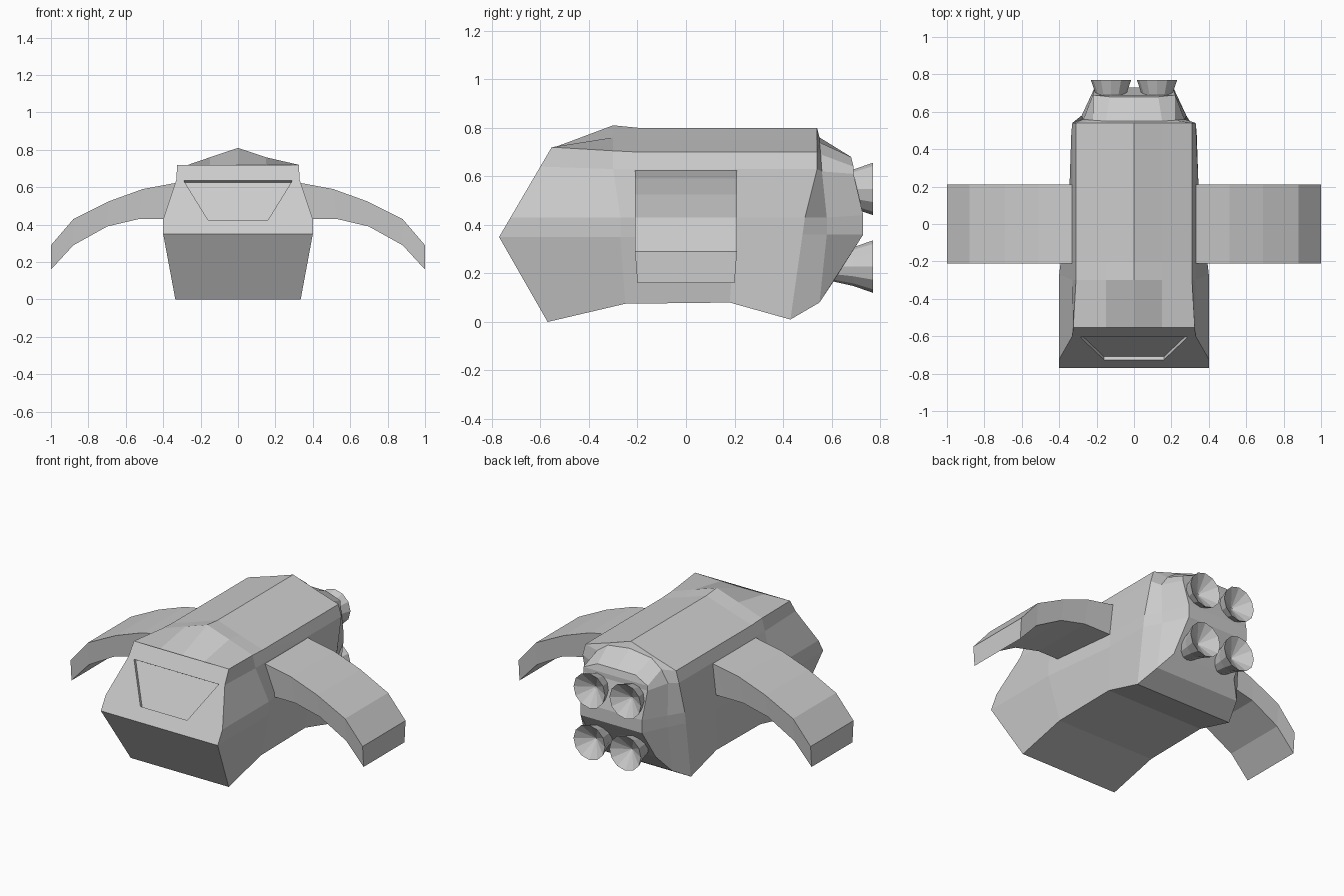
import bpy, bmesh, math
from mathutils import Vector

cube = bpy.data.objects.get("Cube")
if cube:
    bpy.data.objects.remove(cube, do_unlink=True)

grey = bpy.data.materials.new("hull_grey")
grey.use_nodes = True
grey.diffuse_color = (0.6, 0.6, 0.6, 1)
grey.node_tree.nodes["Principled BSDF"].inputs["Base Color"].default_value = (0.6, 0.6, 0.6, 1)


def finish(name, bm):
    """Turn a bmesh into a flat shaded grey object."""
    bmesh.ops.recalc_face_normals(bm, faces=bm.faces[:])
    mesh = bpy.data.meshes.new(name)
    bm.to_mesh(mesh)
    bm.free()
    mesh.materials.append(grey)
    ob = bpy.data.objects.new(name, mesh)
    bpy.context.collection.objects.link(ob)
    return ob


def loft(bm, rings):
    """Join closed rings of vertices with quads."""
    n = len(rings[0])
    for a, b in zip(rings, rings[1:]):
        for i in range(n):
            j = (i + 1) % n
            bm.faces.new((a[i], a[j], b[j], b[i]))


def slope(z):
    """Depth of the sloping nose face at a height."""
    return -0.77 + 0.586 * (z - 0.35)


# Hull: half sections from bottom corner to roof ridge, nose to tail
sections = [
    [(.335, -.57, 0), (.4, slope(.35), .35), (.4, slope(.43), .43), (.33, slope(.64), .64),
     (.325, slope(.72), .72), (.15, slope(.714), .714), (0, slope(.71), .71)],
    [(.335, -.25, .075), (.4, -.27, .35), (.4, -.27, .43), (.33, -.3, .63),
     (.31, -.3, .705), (.15, -.3, .76), (0, -.3, .81)],
    [(.335, .18, .08), (.345, .2, .35), (.345, .2, .43), (.33, .2, .63),
     (.31, -.2, .7), (.15, -.2, .75), (0, -.2, .8)],
    [(.335, .43, .01), (.335, .48, .36), (.335, .49, .43), (.33, .54, .63),
     (.31, .54, .7), (.15, .54, .75), (0, .54, .8)],
    [(.29, .55, .08), (.28, .58, .36), (.28, .58, .43), (.27, .56, .62),
     (.22, .555, .69), (.15, .55, .74), (0, .55, .76)],
    [(.22, .61, .17), (.21, .73, .36), (.21, .73, .44), (.22, .69, .61),
     (.22, .69, .64), (.13, .68, .68), (0, .68, .68)],
]
bm = bmesh.new()
rings = []
for half in sections:
    full = half + [(-x, y, z) for x, y, z in half[-2::-1]]
    rings.append([bm.verts.new(p) for p in full])
loft(bm, rings)
for ring in (rings[0], rings[-1]):
    for i in range(4):
        bm.faces.new((ring[i], ring[i + 1], ring[11 - i], ring[12 - i]))
    bm.faces.new(ring[4:9])
hull = finish("hull", bm)

# Windshield: shallow trapezoid recess in the nose
normal = Vector((0, -1, 0.586)).normalized()
outline = [(-.29, .635), (.29, .635), (.16, .425), (-.16, .425)]
bm = bmesh.new()
loops = [[bm.verts.new(Vector((x, slope(z), z)) + normal * d) for x, z in outline]
         for d in (.05, -.02)]
loft(bm, loops)
for loop in loops:
    bm.faces.new(loop)
cutter = finish("windshield_cutter", bm)
cutter.hide_render = True
cut = hull.modifiers.new("windshield_recess", 'BOOLEAN')
cut.operation = 'DIFFERENCE'
cut.solver = 'EXACT'
cut.object = cutter
bpy.context.view_layer.objects.active = hull
bpy.ops.object.modifier_apply(modifier=cut.name)
bpy.data.objects.remove(cutter, do_unlink=True)

# Wings: drooping arched slabs
upper = [(.3, .63), (.35, .62), (.51, .59), (.69, .525), (.88, .43), (1, .29)]
lower = [(.3, .43), (.4, .43), (.53, .43), (.7, .39), (.88, .29), (1, .16)]
for side, name in ((1, "left_wing"), (-1, "right_wing")):
    bm = bmesh.new()
    rings = []
    for (ux, uz), (lx, lz) in zip(upper, lower):
        corners = [(ux, -.21, uz), (ux, .21, uz), (lx, .2, lz), (lx, -.2, lz)]
        rings.append([bm.verts.new((side * x, y, z)) for x, y, z in corners])
    loft(bm, rings)
    bm.faces.new(rings[0])
    bm.faces.new(rings[-1])
    finish(name, bm)

# Engines: four flared bells with hollow cones at the back
bell = [(.60, .06), (.69, .08), (.77, .108)]
for z, level in ((.548, "upper"), (.228, "lower")):
    for x, side in ((.123, "left"), (-.123, "right")):
        bm = bmesh.new()
        rings = []
        for y, r in bell:
            angles = [math.tau * i / 12 for i in range(12)]
            rings.append([bm.verts.new((x + r * math.cos(a), y, z + r * math.sin(a)))
                          for a in angles])
        loft(bm, rings)
        bm.faces.new(rings[0])
        apex = bm.verts.new((x, .70, z))
        for i in range(12):
            bm.faces.new((rings[-1][i], rings[-1][(i + 1) % 12], apex))
        finish(f"{level}_{side}_engine", bm)
